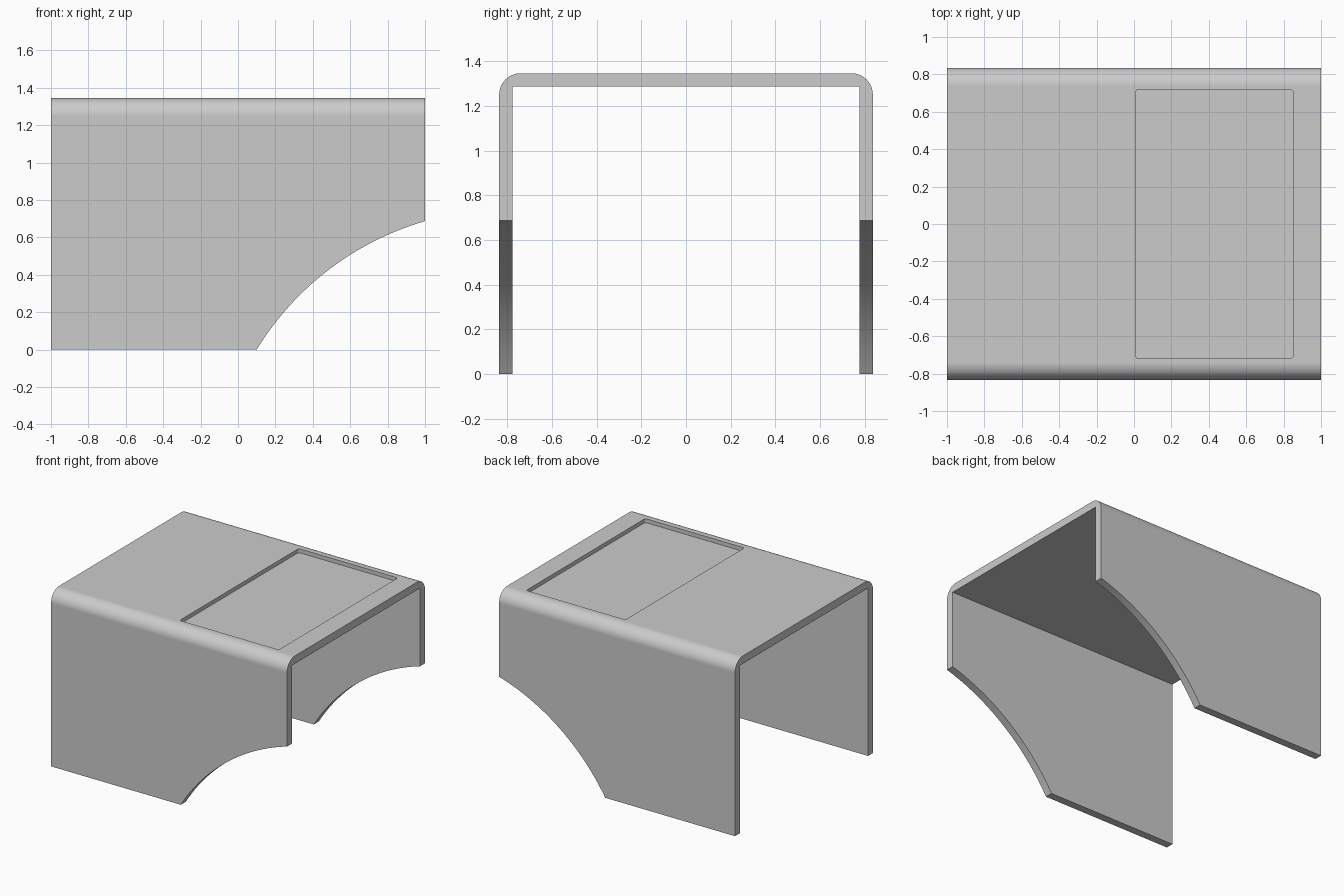
import bpy, bmesh, math

old = bpy.data.objects.get("Cube")
if old:
    bpy.data.objects.remove(old, do_unlink=True)

HALF_X, HALF_Y, TOP, WALL, FILLET = 1.0, 0.835, 1.345, 0.06, 0.095


def material(name, colour):
    mat = bpy.data.materials.new(name)
    mat.use_nodes = True
    mat.diffuse_color = colour
    bsdf = mat.node_tree.nodes["Principled BSDF"]
    bsdf.inputs["Base Color"].default_value = colour
    return mat


def arc(cx, cy, r, start, end, steps):
    angles = [math.radians(start + (end - start) * i / steps) for i in range(steps + 1)]
    return [(cx + r * math.cos(a), cy + r * math.sin(a)) for a in angles]


def prism(name, outline, place, offset):
    """Extrude a 2D outline, mapped to 3D by place, along offset."""
    bm = bmesh.new()
    face = bm.faces.new([bm.verts.new(place(a, b)) for a, b in outline])
    solid = bmesh.ops.extrude_face_region(bm, geom=[face])
    moved = [g for g in solid["geom"] if isinstance(g, bmesh.types.BMVert)]
    bmesh.ops.translate(bm, verts=moved, vec=offset)
    bmesh.ops.recalc_face_normals(bm, faces=bm.faces[:])
    mesh = bpy.data.meshes.new(name)
    bm.to_mesh(mesh)
    bm.free()
    obj = bpy.data.objects.new(name, mesh)
    bpy.context.collection.objects.link(obj)
    return obj


def cut(target, cutter):
    cutter.hide_render = True
    mod = target.modifiers.new("Cut", "BOOLEAN")
    mod.operation = "DIFFERENCE"
    mod.solver = "EXACT"
    mod.object = cutter
    bpy.ops.object.modifier_apply(modifier=mod.name)
    bpy.data.objects.remove(cutter, do_unlink=True)


# Bent cover: upside-down U section with rounded outer corners
inner = HALF_Y - WALL
half = [(inner, TOP - WALL), (inner, 0), (HALF_Y, 0)]
half += arc(HALF_Y - FILLET, TOP - FILLET, FILLET, 0, 90, 16)
section = half + [(-y, z) for y, z in reversed(half)]
cover = prism("cover", section, lambda y, z: (-HALF_X, y, z), (2 * HALF_X, 0, 0))
bpy.context.view_layer.objects.active = cover
cover.select_set(True)
cover.data.materials.append(material("grey", (0.6, 0.6, 0.6, 1)))

# Curved cut-outs in the lower corners of both side walls
cut(cover, prism("arch_cutter", arc(1.437, -0.819, 1.568, 0, 360, 256)[:-1],
                 lambda x, z: (x, -1.5, z), (0, 3, 0)))

# Shallow recess with slightly rounded corners in the top panel
x0, x1, yr, r = 0.01, 0.85, 0.72, 0.015
recess = (arc(x1 - r, yr - r, r, 0, 90, 5) + arc(x0 + r, yr - r, r, 90, 180, 5)
          + arc(x0 + r, r - yr, r, 180, 270, 5) + arc(x1 - r, r - yr, r, 270, 360, 5))
cut(cover, prism("recess_cutter", recess, lambda x, y: (x, y, TOP - 0.03), (0, 0, 0.2)))

# Smooth curved areas, crisp edges elsewhere
bpy.ops.object.shade_smooth_by_angle(angle=math.radians(30))
weighted = cover.modifiers.new("Flat panels", "WEIGHTED_NORMAL")
weighted.keep_sharp = True
